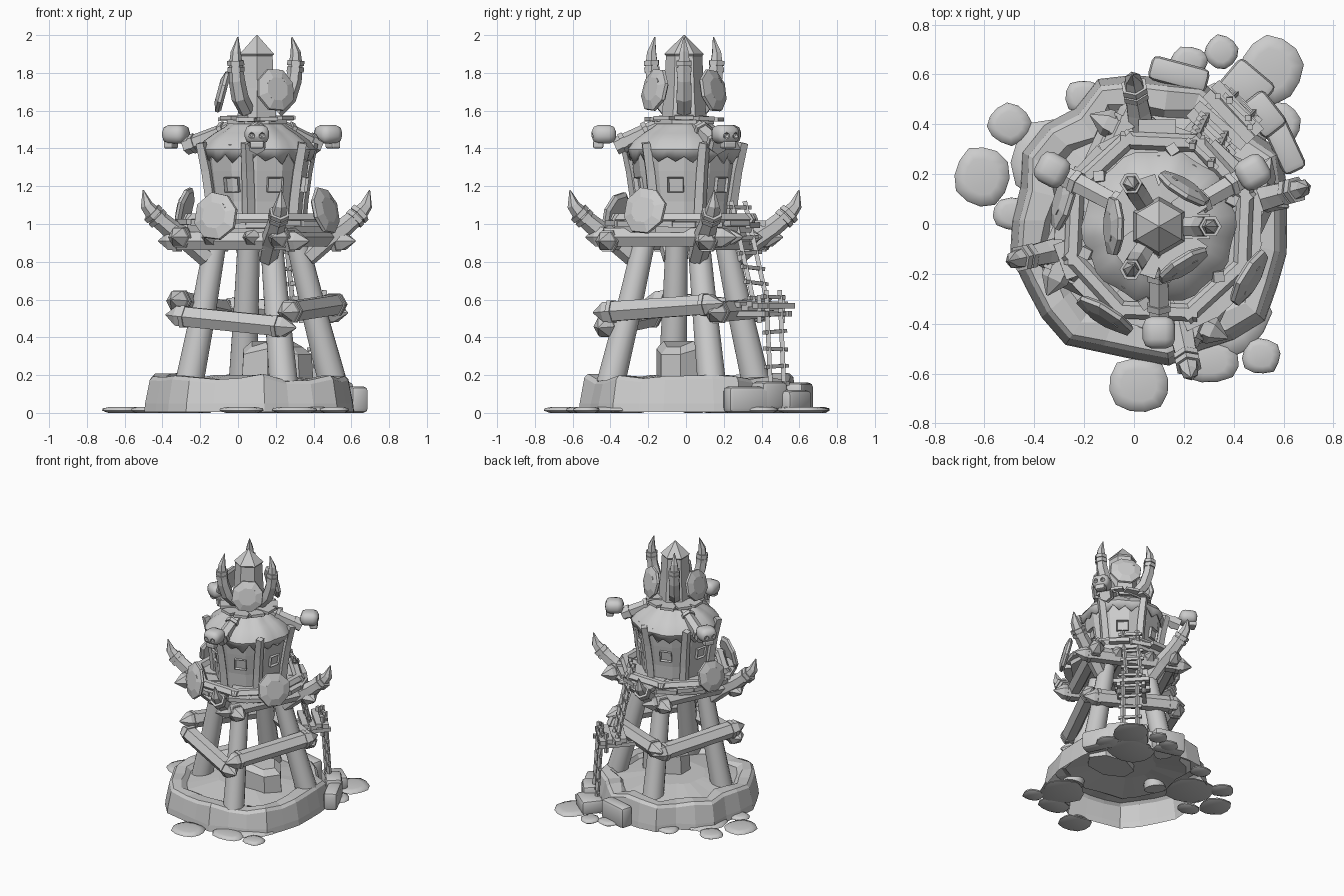
import bpy, bmesh, random
from math import sin, cos, pi, radians
from mathutils import Vector, Matrix

if "Cube" in bpy.data.objects:
    bpy.data.objects.remove(bpy.data.objects["Cube"])
random.seed(4)
CX, CY = 0.1, -0.01
R = random.uniform

def P(r, deg, z):
    a = radians(deg)
    return Vector((CX + r * cos(a), CY + r * sin(a), z))

def tang(deg):
    return Vector((-sin(radians(deg)), cos(radians(deg)), 0))

def frame(r, deg, z, tilt=0):
    # local x points away from the tower axis
    return Matrix.Translation(P(r, deg, z)) @ Matrix.Rotation(radians(deg), 4, 'Z') @ Matrix.Rotation(radians(tilt), 4, 'Y')

def finish(name, bm, smooth=0):
    bmesh.ops.recalc_face_normals(bm, faces=bm.faces)
    me = bpy.data.meshes.new(name)
    bm.to_mesh(me)
    bm.free()
    ob = bpy.data.objects.new(name, me)
    bpy.context.collection.objects.link(ob)
    if smooth:
        bpy.ops.object.select_all(action='DESELECT')
        ob.select_set(True)
        bpy.context.view_layer.objects.active = ob
        bpy.ops.object.shade_smooth_by_angle(angle=radians(smooth))
    return ob

def skin(bm, rings, cap0=True, cap1=True):
    vs = [[bm.verts.new(p) for p in ring] for ring in rings]
    n = len(vs[0])
    for a, b in zip(vs, vs[1:]):
        for i in range(n):
            bm.faces.new((a[i], a[(i + 1) % n], b[(i + 1) % n], b[i]))
    if cap0: bm.faces.new(vs[0])
    if cap1: bm.faces.new(vs[-1])

def tube(bm, pts, radii, sides=6, ref=None):
    pts = [Vector(p) for p in pts]
    if ref is None:
        d = (pts[-1] - pts[0]).normalized()
        ref = Vector((0, 0, 1)) if abs(d.z) < .7 else Vector((1, 0, 0))
    rings = []
    for i, p in enumerate(pts):
        t = (pts[min(i + 1, len(pts) - 1)] - pts[max(i - 1, 0)]).normalized()
        a = (ref - t * ref.dot(t)).normalized()
        b = t.cross(a)
        rings.append([p + radii[i] * (a * cos(2 * pi * (k + .5) / sides) + b * sin(2 * pi * (k + .5) / sides)) for k in range(sides)])
    skin(bm, rings)

def box(bm, size, m, bevel=0):
    r = bmesh.ops.create_cube(bm, size=1, matrix=m @ Matrix.Diagonal((*size, 1)))
    if bevel:
        es = list({e for v in r['verts'] for e in v.link_edges})
        bmesh.ops.bevel(bm, geom=es, offset=bevel, segments=2, affect='EDGES', profile=.5)

def log(name, a, b, r, sides=6):
    # sharpened log with a raised band near each end
    a, b = Vector(a), Vector(b)
    d = (b - a).normalized()
    bm = bmesh.new()
    tube(bm, [a, a + d * .07, b - d * .07, b], [.004, r, r, .004], sides)
    for c in (a + d * .11, b - d * .11):
        tube(bm, [c - d * .012, c + d * .012], [r * 1.12] * 2, sides)
    return finish(name, bm)

def horn(name, deg, prof, radii, band):
    bm = bmesh.new()
    pts = [P(r, deg, z) for r, z in prof]
    tube(bm, pts, radii, 6, tang(deg))
    d = (pts[band + 1] - pts[band - 1]).normalized()
    for k in (-.022, .012):
        c = pts[band] + d * k
        tube(bm, [c - d * .013, c + d * .013], [radii[band] * 1.22] * 2, 6, tang(deg))
    finish(name, bm)

# rocky base, open below, with a lumpy rim and slightly mounded floor
N = 26
bm = bmesh.new()
jit = [R(-.02, .02) + .02 * (i % 3 - 1) for i in range(N)]
top = [R(.17, .215) for i in range(N)]
def base_ring(r, zs, k=1):
    return [Vector((.07 + (r + k * jit[i]) * cos(2 * pi * i / N), .015 + (r + k * jit[i]) * sin(2 * pi * i / N), zs[i])) for i in range(N)]
skin(bm, [base_ring(.575, [0.005] * N), base_ring(.57, [.05] * N), base_ring(.545, [z - .02 for z in top]),
          base_ring(.525, top), base_ring(.45, top, 1.5), base_ring(.42, [.165] * N), base_ring(.2, [.2] * N, .3)], False)
finish("rock_base", bm)

# flat ground stones around and partly under the base
for x, y, rx, ry in [(-.61, .19, .115, .125), (-.5, .4, .09, .085), (-.2, .51, .08, .07), (.55, .62, .13, .14),
                     (.35, .69, .07, .07), (.22, .65, .08, .065), (.59, .4, .08, .09), (.02, -.645, .125, .115),
                     (.51, -.53, .08, .075), (-.48, .04, .09, .07), (.3, -.55, .13, .09),
                     (.38, -.36, .17, .17), (-.32, .25, .18, .18), (.38, .42, .18, .16)]:
    bm = bmesh.new()
    n, ph = 12, R(0, 1)
    w = [R(.95, 1.0) + .05 * cos(4 * (2 * pi * i / n)) for i in range(n)]
    skin(bm, [[Vector((x + rx * s * w[i] * cos(2 * pi * i / n + ph), y + ry * s * w[i] * sin(2 * pi * i / n + ph), z))
               for i in range(n)] for s, z in [(.7, 0), (1, .012), (.96, .024), (.6, .032)]])
    finish("ground_stone", bm, 60)

# boulders and step at the ladder foot
for x, y, z, rot, size in [(.6, .32, .07, 115, (.24, .1, .14)), (.45, .55, .065, -40, (.19, .16, .11)),
                           (.18, .6, .08, -15, (.24, .1, .16)), (.52, .44, .09, -52, (.17, .12, .15))]:
    bm = bmesh.new()
    box(bm, size, Matrix.Translation((x, y, z)) @ Matrix.Rotation(radians(rot), 4, 'Z'), .025)
    finish("step_stone", bm, 35)

# chunky rock between the legs
bm = bmesh.new()
skin(bm, [[Vector((.2 + rx * cos(2 * pi * i / 7), -.03 + ry * sin(2 * pi * i / 7), z + .03 * (i % 2) * (z > .3))) for i in range(7)]
          for rx, ry, z in [(.2, .13, .15), (.19, .13, .31), (.14, .09, .35)]])
finish("inner_rock", bm)

# four splayed legs
for a, r in ((20, .43), (101, .39), (190, .365), (290, .415)):
    bm = bmesh.new()
    tube(bm, [P(r, a, .15), P(r * .55 + .09, a, .52), P(.215, a, .95)], [.078, .069, .06], 12)
    finish("leg", bm, 45)

# sharpened braces low on the legs, and beams under the deck
for i, (n, z0, z1) in enumerate([(65, .53, .56), (155, .53, .6), (245, .52, .45), (335, .53, .58)]):
    t = tang(n) * .38
    log("leg_brace", P(.325, n, z0) - t, P(.325, n, z1) + t, .06, 6)
    t = tang(n) * .44
    z = .91 if i % 2 == 0 else .93
    log("deck_beam", P(.29, n, z) - t, P(.29, n, z) + t, .056, 6)
    if i % 2:
        t = tang(n) * .4
        log("inner_deck_beam", P(.12, n, z) - t, P(.12, n, z) + t, .05, 6)

# deck of uneven planks with a log rim
bm = bmesh.new()
tube(bm, [(CX, CY, .955), (CX, CY, .995)], [.395, .4], 8)
for k in range(16):
    L = R(.2, .24)
    box(bm, (L, .15, .03), frame(.19 + L / 2, k * 22.5 + R(-4, 4), 1 + R(-.012, .012), R(-3, 3)))
finish("deck", bm)
for k in range(8):
    a = 20 + 45 * k
    bm = bmesh.new()
    tube(bm, [P(.38, a - 4, 1.025), P(.38, a + 49, 1.025)], [.035, .035], 6)
    finish("deck_rim_log", bm)

# round hut with flared walls
bm = bmesh.new()
skin(bm, [[P(r, 30 * i, z) for i in range(12)] for r, z in [(.235, 1), (.243, 1.12), (.268, 1.28), (.285, 1.42)]])
finish("hut_wall", bm)
for k in range(6):
    a = 20 + 60 * k
    bm = bmesh.new()
    tube(bm, [P(.245, a, 1.01), P(.257, a, 1.13), P(.28, a, 1.28), P(.315, a, 1.43)], [.035, .034, .033, .03], 4, tang(a + 45))
    finish("wall_post", bm)
for a in (-121, -68, -10, 50, 110, 170):
    bm = bmesh.new()
    box(bm, (.05, .085, .08), frame(.243, a, 1.21, 8))
    f = max(bm.faces, key=lambda f: f.calc_center_median().dot(P(1, a, 0) - P(0, 0, 0)))
    bmesh.ops.inset_region(bm, faces=[f], thickness=.01)
    bmesh.ops.translate(bm, verts=f.verts, vec=(P(0, 0, 0) - P(.025, a, 0)))
    finish("window", bm)

# hide roof with a jagged hem
bm = bmesh.new()
M = 40
rings = []
for r, z, j in [(.293, 1.345, .03), (.306, 1.395, 0), (.275, 1.44, 0), (.22, 1.48, 0), (.17, 1.51, 0), (.12, 1.55, 0)]:
    rings.append([P(r + .006 * (-1) ** (i // 2), 360 * i / M, z + (R(.3, 1) * j * (-1) ** i)) for i in range(M)])
skin(bm, rings, False, True)
roof = finish("hide_roof", bm, 40)
m = roof.modifiers.new("thick", 'SOLIDIFY')
m.thickness = .012

# collar plates under the top turret
bm = bmesh.new()
tube(bm, [(CX, CY, 1.53), (CX, CY, 1.55)], [.17, .17], 8)
for k in range(10):
    box(bm, (.11, .1, .02), frame(.15, 36 * k, 1.558 + R(-.008, .008), R(-4, 4)))
finish("turret_collar", bm)

# hexagonal turret with pointed cap
bm = bmesh.new()
skin(bm, [[P(r, 60 * i + 30, z) for i in range(6)] for r, z in [(.12, 1.55), (.105, 1.72), (.096, 1.89), (.105, 1.9), (.003, 2)]])
finish("turret", bm)

# horns on the turret and around the deck
for a in (0, 123, 237):
    horn("turret_horn", a, [(.1, 1.6), (.165, 1.67), (.195, 1.76), (.205, 1.84), (.205, 1.91), (.185, 1.99)],
         [.042, .046, .043, .037, .027, .003], 3)
for a in (15, 100, 193, 282):
    horn("deck_horn", a, [(.27, .82), (.37, .91), (.47, .975), (.555, 1.045), (.6, 1.1), (.618, 1.18)],
         [.053, .058, .053, .046, .034, .003], 3)

# faceted shields on turret and deck
for a, r, z, s, tilt in [(180, .185, 1.7, .122, -15), (58, .185, 1.71, .122, -12), (-58, .185, 1.71, .122, -12),
                         (-121, .42, 1.04, .137, -12), (-30, .42, 1.07, .13, -14), (165, .4, 1.08, .125, -14)]:
    bm = bmesh.new()
    M4 = frame(r, a, z, tilt)
    w = [R(.93, 1.03) for _ in range(8)]
    skin(bm, [[M4 @ Vector((x, k * s * w[i] * cos(pi * i / 4 + .3), k * s * w[i] * sin(pi * i / 4 + .3))) for i in range(8)]
              for x, k in [(-.022, .85), (-.008, 1), (.008, .98), (.024, .55)]])
    for y, q, rot in [(-.05, .04, 30), (.05, .05, -40), (.03, -.05, 20), (-.04, -.04, 60)]:
        box(bm, (.012, .026, .009), M4 @ Matrix.Translation((.018, y * s / .13, q * s / .13)) @ Matrix.Rotation(radians(rot), 4, 'X'))
    finish("shield", bm)

# roof arms carrying skulls
for a, sr in ((-90, .425), (30, .435), (152, .485)):
    bm = bmesh.new()
    pts = [P(.1, a, 1.535), P(.2, a, 1.49), P(sr - .06, a, 1.41)]
    tube(bm, pts, [.036, .042, .047], 6, tang(a))
    d = (pts[2] - pts[1]).normalized()
    for c in (pts[1], pts[2] - d * .05):
        tube(bm, [c - d * .013, c + d * .013], [.053] * 2, 6, tang(a))
    finish("roof_arm", bm)
    M4 = frame(sr, a, 1.475)
    bm = bmesh.new()
    box(bm, (.13, .13, .1), M4, .038)
    skull = finish("skull", bm, 50)
    bm = bmesh.new()
    for y in (-.028, .028):
        bmesh.ops.create_icosphere(bm, subdivisions=1, radius=.02, matrix=M4 @ Matrix.Translation((.065, y, -.008)))
    cut = finish("eye_cutter", bm)
    cut.hide_render = True
    cut.hide_set(True)
    m = skull.modifiers.new("eyes", 'BOOLEAN')
    m.operation, m.object = 'DIFFERENCE', cut
    bm = bmesh.new()
    box(bm, (.055, .075, .04), M4 @ Matrix.Translation((.03, 0, -.055)), .01)
    finish("skull_jaw", bm)

# two ladders with a small landing between them
U = Vector((.72, -.69, 0))
def ladder(name, a, b, n):
    a, b = Vector(a), Vector(b)
    bm = bmesh.new()
    for s in (-.052, .052):
        tube(bm, [a + U * s, b + U * s], [.017, .017], 4)
    for k in range(n):
        c = a.lerp(b, (k + .6) / n)
        t = Vector((0, 0, R(-.008, .008)))
        tube(bm, [c - U * .085 - t, c + U * .085 + t], [.014, .014], 4)
    finish(name, bm)
ladder("lower_ladder", (.445, .485, .1), (.42, .46, .65), 6)
ladder("upper_ladder", (.33, .4, .56), (.27, .275, 1.12), 7)
bm = bmesh.new()
for k in range(4):
    box(bm, (.25 + R(-.02, .03), .045, .03), Matrix.Translation((.31 + .035 * k, .36 + .035 * k, .565 + R(-.01, .01)))
        @ Matrix.Rotation(radians(-44 + R(-4, 4)), 4, 'Z'))
for s in (-.09, .09):
    c = Vector((.37, .41, .525)) + U * s
    tube(bm, [c - Vector((.12, .13, 0)), c + Vector((.07, .08, 0))], [.02, .02], 4)
    tube(bm, [c + Vector((.03, .04, -.05)), c + Vector((.03, .04, .1))], [.016, .016], 4)
finish("ladder_landing", bm)
